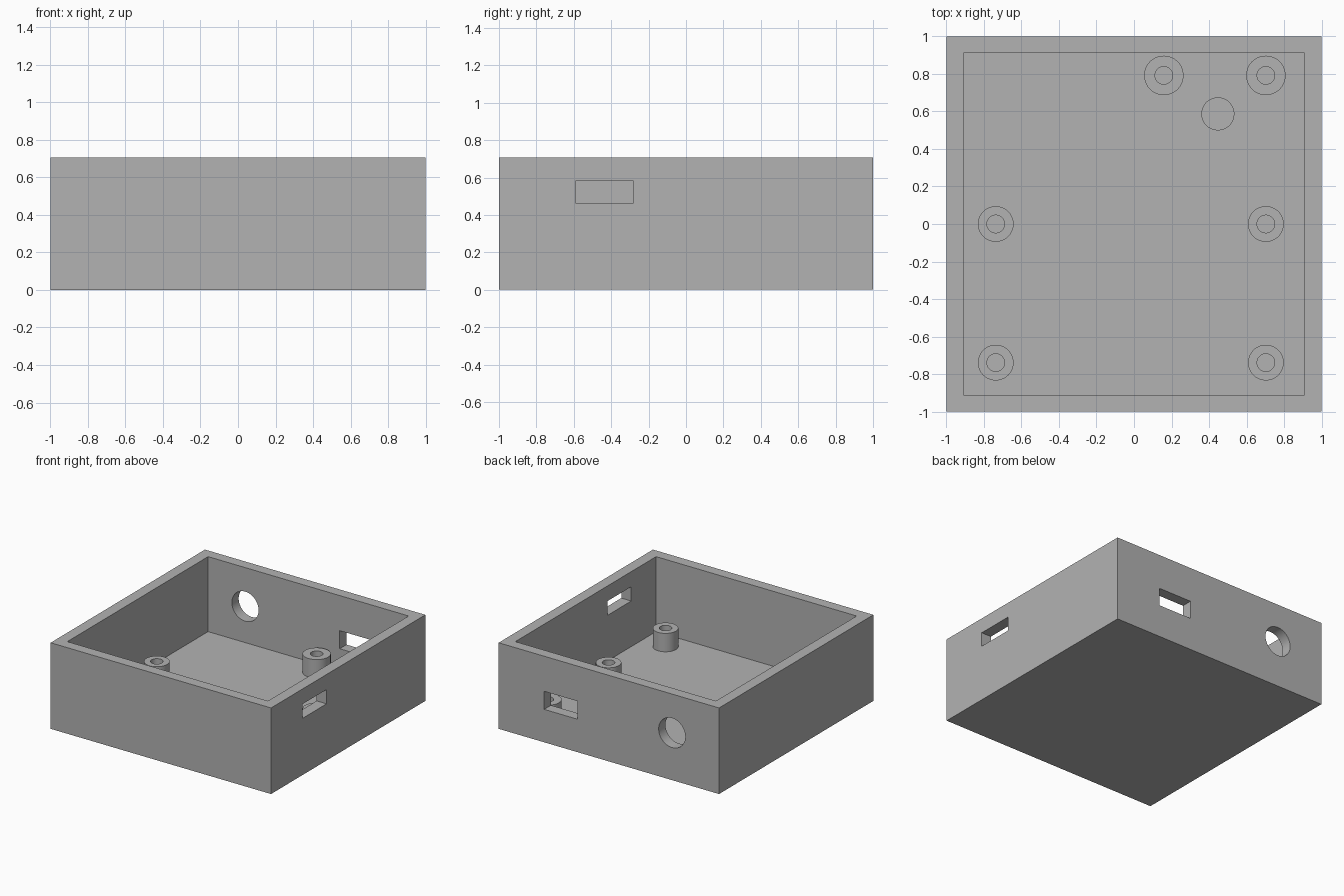
import bpy
import bmesh
import math
from mathutils import Matrix, Vector

if "Cube" in bpy.data.objects:
    bpy.data.objects.remove(bpy.data.objects["Cube"], do_unlink=True)

HEIGHT, FLOOR, POST_TOP = 0.706, 0.091, 0.242
HALF = 1.0

grey = bpy.data.materials.new("plain_grey")
grey.use_nodes = True
colour = (0.448, 0.448, 0.448, 1)
grey.diffuse_color = colour
grey.node_tree.nodes["Principled BSDF"].inputs["Base Color"].default_value = colour


def finish(name, bm):
    bmesh.ops.recalc_face_normals(bm, faces=bm.faces)
    mesh = bpy.data.meshes.new(name)
    bm.to_mesh(mesh)
    bm.free()
    mesh.materials.append(grey)
    obj = bpy.data.objects.new(name, mesh)
    bpy.context.collection.objects.link(obj)
    return obj


def activate(obj):
    bpy.ops.object.select_all(action='DESELECT')
    obj.select_set(True)
    bpy.context.view_layer.objects.active = obj


def smooth(obj):
    activate(obj)
    bpy.ops.object.shade_smooth_by_angle(angle=math.radians(30))


def block(name, low, high):
    low, high = Vector(low), Vector(high)
    bm = bmesh.new()
    bmesh.ops.create_cube(bm, size=1, matrix=Matrix.Translation((low + high) / 2)
                          @ Matrix.Diagonal((high - low).to_4d()))
    return finish(name, bm)


def cut(target, cutter):
    cutter.hide_render = True
    mod = target.modifiers.new("cut", 'BOOLEAN')
    mod.operation = 'DIFFERENCE'
    mod.solver = 'EXACT'
    mod.object = cutter
    activate(target)
    bpy.ops.object.modifier_apply(modifier=mod.name)
    bpy.data.objects.remove(cutter, do_unlink=True)


def lathe(name, x, y, profile):
    """Spin a profile of (radius, z) points about a vertical axis."""
    bm = bmesh.new()
    verts = [bm.verts.new((r, 0, z)) for r, z in profile]
    edges = [bm.edges.new(pair) for pair in zip(verts, verts[1:])]
    bmesh.ops.spin(bm, geom=verts + edges, cent=(0, 0, 0), axis=(0, 0, 1),
                   angle=math.tau, steps=64, use_duplicate=False)
    bmesh.ops.remove_doubles(bm, verts=bm.verts, dist=0.0001)
    bmesh.ops.translate(bm, vec=(x, y, 0), verts=bm.verts)
    obj = finish(name, bm)
    smooth(obj)


# Open-topped case
case = block("case", (-HALF, -HALF, 0), (HALF, HALF, HEIGHT))
cut(case, block("cavity", (-0.91, -0.912, FLOOR), (0.91, 0.912, 1)))

# Slots in the left and back walls
cut(case, block("side_slot", (0.8, -0.59, 0.465), (1.2, -0.28, 0.582)))
cut(case, block("back_slot", (0.284, 0.85, 0.27), (0.587, 1.2, 0.418)))

# Round opening in the back wall
bm = bmesh.new()
bmesh.ops.create_cone(bm, cap_ends=True, segments=64, radius1=0.121, radius2=0.121,
                      depth=0.4, matrix=Matrix.Translation((-0.573, 1, 0.388))
                      @ Matrix.Rotation(math.pi / 2, 4, 'X'))
cut(case, finish("round_opening", bm))
smooth(case)

# Hollow screw posts: wide pair at the back, slimmer ones for the main board
BASE = FLOOR - 0.005
posts = [(0.159, 0.792, 0.105), (0.703, 0.792, 0.105)]
posts += [(x, y, 0.095) for x in (-0.737, 0.703) for y in (0, -0.739)]
for i, (x, y, r) in enumerate(posts, 1):
    lathe(f"screw_post_{i}", x, y,
          [(0.047, BASE), (0.047, POST_TOP), (r, POST_TOP), (r, BASE)])

# Solid support post behind the back slot
lathe("support_post", 0.447, 0.587,
      [(0, POST_TOP), (0.088, POST_TOP), (0.088, BASE)])
